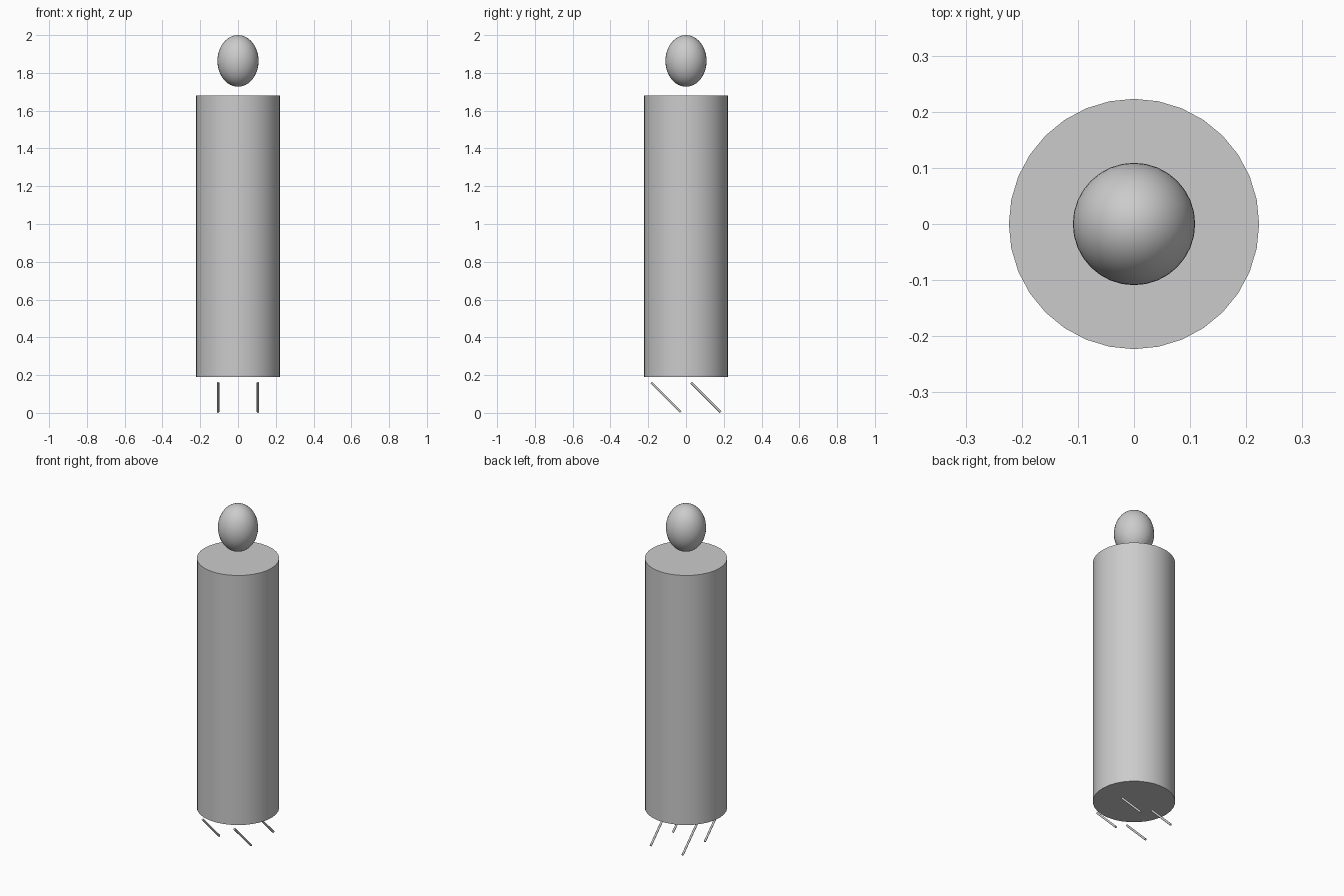
import bpy
import math

cube = bpy.data.objects.get("Cube")
if cube:
    bpy.data.objects.remove(cube, do_unlink=True)

# One plain grey for every part
grey = bpy.data.materials.new("plain_grey")
grey.use_nodes = True
colour = (0.6, 0.6, 0.6, 1)
grey.diffuse_color = colour
grey.node_tree.nodes["Principled BSDF"].inputs["Base Color"].default_value = colour


def finish(name):
    """Name the new part, colour it and smooth its round sides."""
    part = bpy.context.object
    part.name = name
    part.data.materials.append(grey)
    bpy.ops.object.shade_smooth_by_angle(angle=math.radians(40))
    return part


# Upright cylindrical body
bottom, top = 0.19, 1.68
bpy.ops.mesh.primitive_cylinder_add(
    vertices=32, radius=0.223, depth=top - bottom, location=(0, 0, (bottom + top) / 2))
finish("body")

# Egg-shaped head floating above the body
bpy.ops.mesh.primitive_uv_sphere_add(
    segments=32, ring_count=24, radius=1, location=(0, 0, 1.8635))
head = finish("head")
head.scale = (0.109, 0.109, 0.1365)

# Four thin slanted legs, with feet towards the back
for side, x in (("right", -0.105), ("left", 0.105)):
    for end, y in (("front", -0.105), ("back", 0.105)):
        bpy.ops.mesh.primitive_cylinder_add(
            vertices=16, radius=0.006, depth=0.221, location=(x, y, 0.0825),
            rotation=(math.radians(45), 0, 0))
        finish(f"{end}_{side}_leg")
